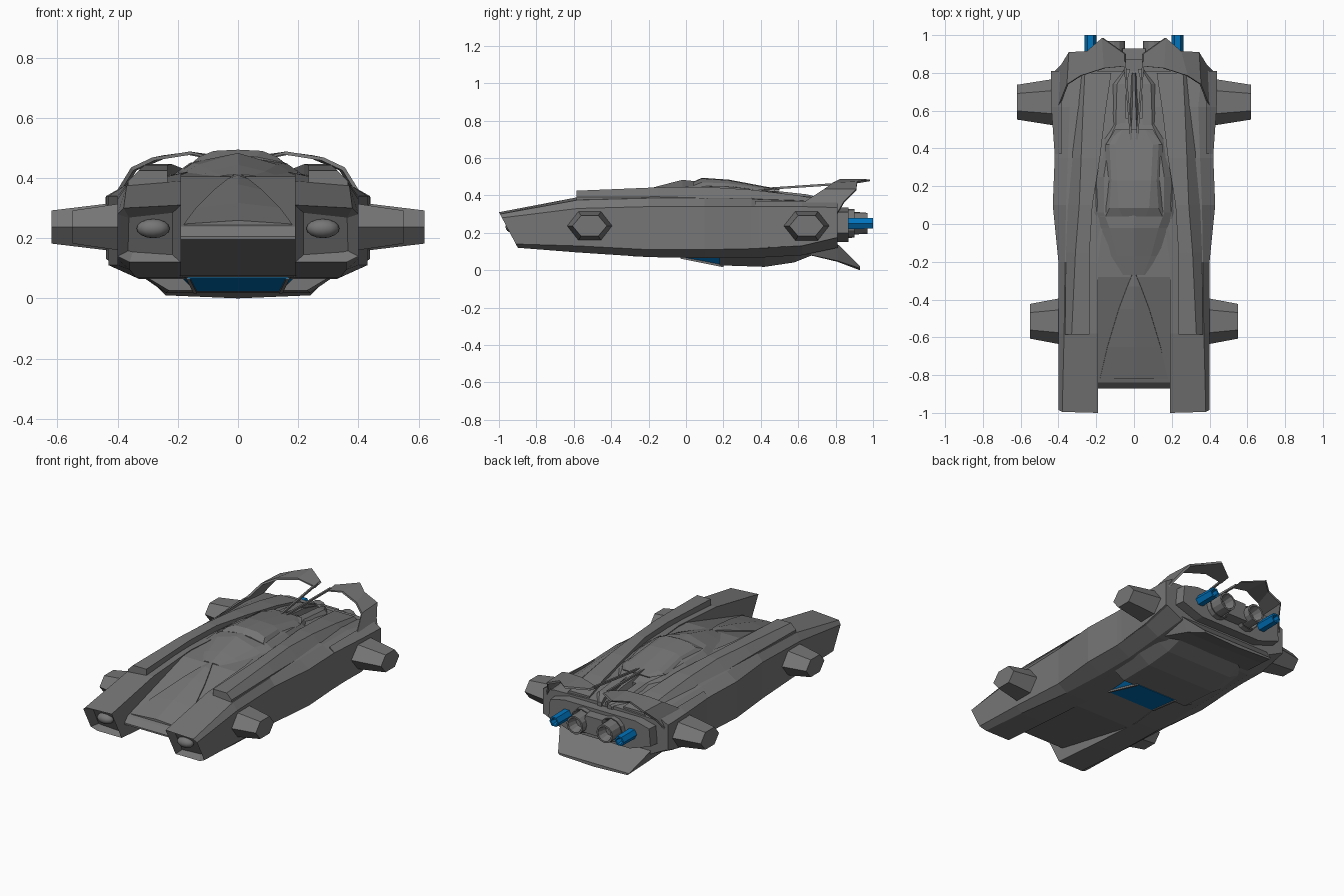
import bpy, bmesh, math
from mathutils import Vector

if "Cube" in bpy.data.objects:
    bpy.data.objects.remove(bpy.data.objects["Cube"])

blue = bpy.data.materials.new("blue_glow")
blue.diffuse_color = (0.0, 0.17, 0.5, 1)
blue.use_nodes = True
blue.node_tree.nodes["Principled BSDF"].inputs["Base Color"].default_value = blue.diffuse_color
dark = bpy.data.materials.new("dark_grey")
dark.diffuse_color = (0.18, 0.18, 0.18, 1)
dark.use_nodes = True
dark.node_tree.nodes["Principled BSDF"].inputs["Base Color"].default_value = dark.diffuse_color


def finish(name, bm, mirror=False, mat=None):
    bmesh.ops.recalc_face_normals(bm, faces=bm.faces[:])
    me = bpy.data.meshes.new(name)
    bm.to_mesh(me)
    bm.free()
    ob = bpy.data.objects.new(name, me)
    bpy.context.collection.objects.link(ob)
    if mirror:
        ob.modifiers.new("Mirror", 'MIRROR').use_mirror_merge = False
    me.materials.append(mat or dark)
    return ob


def loft_bm(rings):
    """Skin closed rings of (x, y, z) points and cap both ends."""
    bm = bmesh.new()
    vs = [[bm.verts.new(p) for p in r] for r in rings]
    n = len(vs[0])
    for a, b in zip(vs, vs[1:]):
        for i in range(n):
            j = (i + 1) % n
            bm.faces.new((a[i], a[j], b[j], b[i]))
    first = bm.faces.new(vs[0])
    bm.faces.new(vs[-1][::-1])
    bmesh.ops.recalc_face_normals(bm, faces=bm.faces[:])
    return bm, first


def loft(name, rings, mirror=False, mat=None):
    return finish(name, loft_bm(rings)[0], mirror, mat)


def sym(y, half):
    """Full ring from a half profile running bottom centre to top centre."""
    full = half + [(-x, z) for x, z in half[-2:0:-1]]
    return [(x, y, z) for x, z in full]


def trap(y, wb, zb, wt, zt, crown=0.0):
    """Centred trapezoid section, optional crown on top."""
    return sym(y, [(0, zb), (wb, zb), (wt, zt), (0, zt + crown)])


def block(y, x0, x1, z0, z1, cut=0.0):
    """Off-centre section whose outer top corner is chamfered."""
    return [(x0, y, z0), (x1, y, z0), (x1, y, z1 - cut), (x1 - cut, y, z1), (x0, y, z1)]


def bar(name, pts, r):
    """Thin mirrored square bar through the points."""
    loft(name, [[(x - r, y, z - r), (x + r, y, z - r), (x + r, y, z + r), (x - r, y, z + r)]
                for x, y, z in pts], True)


# Side hull pods with recessed headlight faces
# y, shear, inner x, bottom x, side x, z bottom, z low, z high, shoulder x, z shoulder, z top
pods = [(-1.0, .53, .19, .36, .40, .12, .14, .28, .38, .30, .31),
        (-.58, 0, .19, .36, .40, .095, .13, .33, .37, .375, .39),
        (-.2, 0, .19, .34, .40, .07, .11, .34, .365, .385, .415),
        (.1, 0, .15, .33, .43, .065, .11, .34, .36, .385, .425),
        (.35, 0, .15, .33, .42, .065, .115, .34, .35, .38, .42),
        (.62, 0, .08, .34, .43, .08, .13, .34, .34, .37, .385),
        (.81, 0, .05, .32, .43, .12, .175, .33, .36, .345, .355)]
rings = []
for y, sh, xi, xb, w, zb, zl, zh, xs, zs, zt in pods:
    prof = [(xi, zb), (xb, zb), (w, zl), (w, zh), (xs, zs), (xi, zt)]
    rings.append([(x, y + sh * (zt - z), z) for x, z in prof])
bm, front = loft_bm(rings)
bmesh.ops.inset_region(bm, faces=[front], thickness=.04, depth=0)
bmesh.ops.translate(bm, verts=front.verts[:], vec=(0, .04, 0))
finish("side_hull", bm, True)

# Headlights
bm = bmesh.new()
bmesh.ops.create_uvsphere(bm, u_segments=12, v_segments=8, radius=1)
bmesh.ops.scale(bm, verts=bm.verts, vec=(.055, .035, .032))
bmesh.ops.translate(bm, verts=bm.verts, vec=(.282, -.93, .232))
lamp = finish("headlight", bm, True)
for p in lamp.data.polygons:
    p.use_smooth = True

# Central hull and hood, underside swept up to the nose between the pods
loft("center_hull", [trap(-.87, .19, .195, .19, .205), trap(-.84, .19, .188, .19, .238),
                     trap(-.28, .195, .074, .195, .405), trap(.1, .2, .066, .2, .425),
                     trap(.45, .2, .066, .2, .40), trap(.81, .2, .12, .2, .34)])
loft("hood_bulge", [trap(-.82, .18, .22, .18, .247, .012), trap(-.65, .15, .25, .14, .301, .016),
                    trap(-.45, .09, .31, .08, .361, .018), trap(-.33, .045, .35, .035, .397, .012),
                    trap(-.27, .02, .37, .01, .412)])

# Cabin with crested windscreen, and raised roof
loft("cabin", [trap(-.27, .11, .39, .05, .408, .004), trap(-.17, .15, .40, .09, .422, .022),
               trap(-.02, .21, .40, .13, .445, .038),
               trap(.06, .23, .40, .16, .45, .025), trap(.25, .22, .40, .16, .445, .01),
               trap(.45, .18, .38, .13, .422, .005), trap(.56, .12, .36, .08, .40)])
loft("roof", [sym(y, [(0, .43), (wb, .43), (wm, zm), (wt, zt), (0, zt + .004)])
              for y, wb, wm, zm, wt, zt in [(.04, .18, .15, .452, .06, .470),
                                            (.085, .17, .13, .470, .08, .490),
                                            (.23, .15, .12, .464, .09, .480),
                                            (.42, .15, .13, .436, .10, .444),
                                            (.50, .10, .09, .425, .06, .43)]])

# Long top rails, plus the lower ridges inside them
loft("top_rail", [block(-.585, .235, .365, .365, .425, .035), block(-.15, .235, .36, .37, .443, .05),
                  block(.1, .22, .35, .37, .446, .06), block(.35, .18, .34, .35, .43, .06),
                  block(.6, .15, .32, .34, .40, .05), block(.8, .12, .29, .32, .365, .03)], True)
loft("deck_ridge", [block(.4, .05, .12, .36, .42, .02), block(.74, .04, .11, .33, .385, .02),
                    block(.82, .02, .05, .33, .36, .01)], True)
loft("center_spine", [trap(.47, .03, .38, .015, .425), trap(.65, .025, .34, .008, .405),
                      trap(.8, .015, .33, .004, .365)])

# Rear fender plates
loft("rear_fender", [[(.38, y, z0), (w, y, z0 + .01), (w, y, z1 - .03), (.385, y, z1)]
                     for y, w, z0, z1 in [(.37, .42, .11, .37), (.62, .438, .12, .37),
                                          (.81, .44, .165, .365)]], True)

# Arched tail fins: (leading edge, trailing edge) stations from root to tip
fin = [((.42, .58, .32), (.42, .81, .31)), ((.395, .64, .37), (.385, .845, .37)),
       ((.355, .74, .435), (.345, .91, .435)), ((.285, .785, .468), (.25, .915, .475)),
       ((.16, .825, .488), (.17, .985, .486)), ((.05, .835, .462), (.05, .90, .472))]
rings = []
for lead, trail in fin:
    a, b = Vector(lead), Vector(trail)
    off = Vector((-.008, 0, -.010))
    rings.append([a, b, b + off, a + off])
loft("tail_fin", rings, True)
bar("fin_strut", [(.014, .44, .436), (.05, .86, .464)], .006)

# Belly, blue belly window with grey edge bars, and rear diffuser
loft("belly", [trap(.18, .23, .026, .32, .08),
               trap(.42, .24, .018, .33, .08), trap(.58, .23, .042, .32, .09),
               trap(.70, .22, .09, .30, .12)])
loft("belly_window", [trap(-.03, .165, .066, .18, .08), trap(.2, .14, .022, .2, .08)], mat=blue)
bar("window_bar", [(.165, -.03, .068), (.142, .2, .022)], .006)
loft("diffuser", [sym(y, [(0, zb - v), (w, zb), (w2, zt), (0, zt)])
                  for y, w, w2, zb, zt, v in [(.60, .32, .34, .095, .14, 0), (.81, .28, .32, .05, .14, .005),
                                              (.93, .24, .25, .010, .022, .010)]])

# Engine shroud and nozzles
loft("engine_shroud", [sym(y, [(0, .15), (.22 * s, .15), (.37 * s, .2), (.36 * s, .31),
                               (.26 * s, .335), (0, .335)]) for y, s in [(.76, 1), (.87, .97)]])
loft("engine_block", [trap(.8, .07, .19, .07, .32), trap(.93, .07, .2, .06, .31)])


def nozzle(name, x, z, r, y0, y1, sides, wall, mat=None):
    ang = [2 * math.pi * i / sides for i in range(sides)]
    path = [(y0, r), (y1, r * .95), (y1, r - wall), (y1 - .06, (r - wall) * .7)]
    loft(name, [[(x + rr * math.cos(a), y, z + rr * math.sin(a)) for a in ang]
                for y, rr in path], True, mat)


nozzle("main_nozzle", .105, .25, .06, .8, .97, 12, .014)
nozzle("nozzle_collar", .105, .25, .08, .8, .90, 12, .01)
nozzle("blue_thruster", .23, .25, .034, .84, 1.0, 6, .012, blue)


# Hexagonal side pods, tapering outward
def hex_ring(x, y, z, ry, rz):
    return [(x, y + ry * c, z + rz * s) for c, s in
            ((1, 0), (.5, 1), (-.5, 1), (-1, 0), (-.5, -1), (.5, -1))]


for name, x0, x1, y in (("front_hover_pod", .36, .55, -.515), ("rear_hover_pod", .40, .62, .645)):
    loft(name, [hex_ring(x1, y, .237, .092, .055), hex_ring(x0 + .03, y, .237, .122, .078),
                hex_ring(x0, y, .237, .122, .078)], True)
